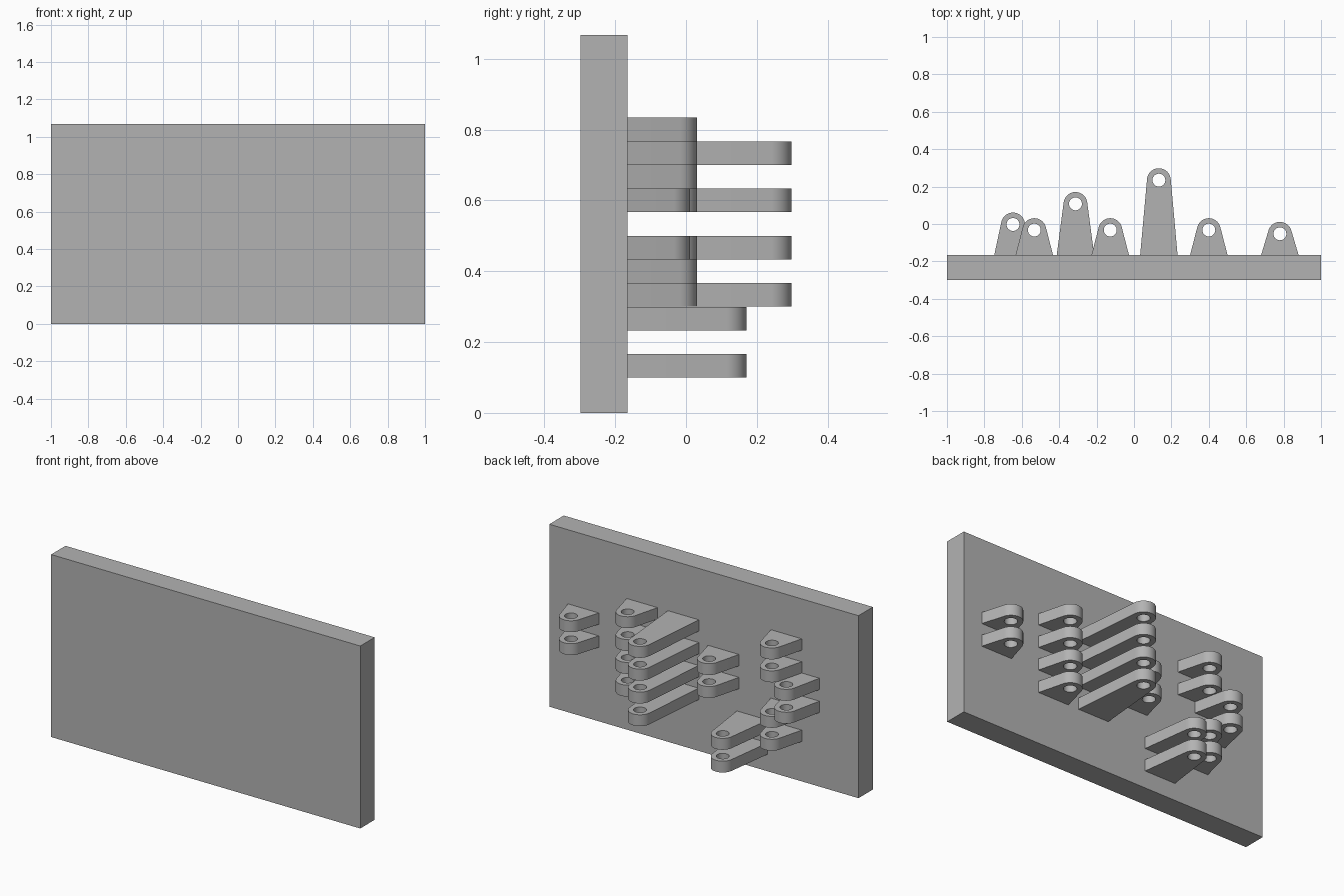
import bpy, bmesh, math

if "Cube" in bpy.data.objects:
    bpy.data.objects.remove(bpy.data.objects["Cube"])

FACE_Y, BACK_Y = -0.1655, -0.2985   # mounting face and front face of the plate
T = 0.0667                          # lug thickness
R, HOLE, HALF = 0.0635, 0.0345, 0.1   # tip radius, hole radius, half base width

grey = bpy.data.materials.new("grey")
grey.diffuse_color = (0.45, 0.45, 0.45, 1)
grey.use_nodes = True
grey.node_tree.nodes["Principled BSDF"].inputs["Base Color"].default_value = grey.diffuse_color


def finish(obj):
    bpy.ops.object.select_all(action='DESELECT')
    obj.select_set(True)
    bpy.context.view_layer.objects.active = obj
    bpy.ops.object.shade_smooth_by_angle(angle=math.radians(30))


def lug_mesh(reach):
    """Tapered lug: straight sides tangent to a round tip, with a through hole."""
    d = math.hypot(HALF, reach)
    start = -math.atan2(reach, HALF) + math.acos(R / d)   # tangent point angle
    n = 24
    outer = [(HALF, -reach)]
    for i in range(n + 1):
        a = start + (math.pi - 2 * start) * i / n
        outer.append((R * math.cos(a), R * math.sin(a)))
    outer.append((-HALF, -reach))
    hole = [(HOLE * math.cos(2 * math.pi * i / 32), HOLE * math.sin(2 * math.pi * i / 32))
            for i in range(32)]
    curve = bpy.data.curves.new("lug_profile", 'CURVE')
    curve.dimensions = '2D'
    curve.fill_mode = 'BOTH'
    curve.extrude = T / 2
    for pts in (outer, hole):
        s = curve.splines.new('POLY')
        s.points.add(len(pts) - 1)
        for p, (x, y) in zip(s.points, pts):
            p.co = (x, y, 0, 1)
        s.use_cyclic_u = True
    tmp = bpy.data.objects.new("lug_profile", curve)
    bpy.context.collection.objects.link(tmp)
    bpy.context.view_layer.update()
    dg = bpy.context.evaluated_depsgraph_get()
    mesh = bpy.data.meshes.new_from_object(tmp.evaluated_get(dg))
    bpy.data.objects.remove(tmp)
    bm = bmesh.new()
    bm.from_mesh(mesh)
    bmesh.ops.remove_doubles(bm, verts=bm.verts, dist=1e-5)
    bmesh.ops.recalc_face_normals(bm, faces=bm.faces)
    bm.to_mesh(mesh)
    bm.free()
    mesh.materials.clear()
    mesh.materials.append(grey)
    return mesh


# Back plate
bpy.ops.mesh.primitive_cube_add(size=1, location=(0, (FACE_Y + BACK_Y) / 2, 1.067 / 2))
plate = bpy.context.object
plate.name = "plate"
plate.scale = (2, FACE_Y - BACK_Y, 1.067)
plate.data.materials.append(grey)

# Columns of lugs: x, reach from plate to hole centre, bottom heights
columns = [
    (0.78, 0.113, (0.433, 0.567)),
    (0.40, 0.133, (0.3, 0.433, 0.567, 0.7)),
    (0.133, 0.4, (0.3, 0.433, 0.567, 0.7)),
    (-0.127, 0.133, (0.433, 0.567)),
    (-0.313, 0.273, (0.1, 0.233)),
    (-0.533, 0.133, (0.233, 0.367, 0.633, 0.767)),
    (-0.647, 0.163, (0.433, 0.567)),
]
for c, (x, reach, heights) in enumerate(columns, 1):
    mesh = lug_mesh(reach)
    for k, z in enumerate(heights, 1):
        lug = bpy.data.objects.new(f"lug_{c}_{k}", mesh)
        bpy.context.collection.objects.link(lug)
        lug.location = (x, FACE_Y + reach, z + T / 2)
    finish(lug)
